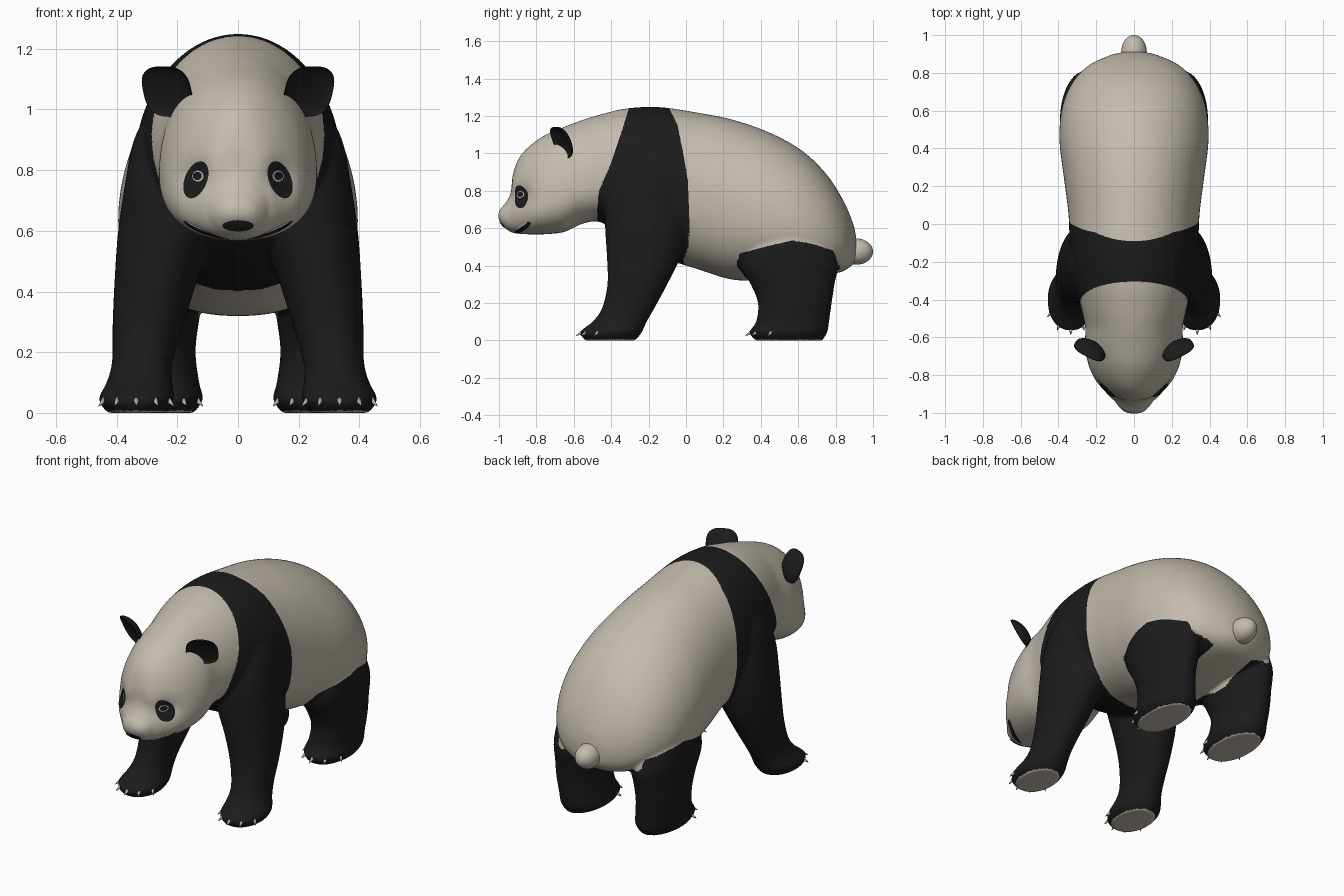
import bpy, bmesh, math
from mathutils import Vector, Matrix
from mathutils.bvhtree import BVHTree

if "Cube" in bpy.data.objects:
    bpy.data.objects.remove(bpy.data.objects["Cube"])


def material(name, rgb):
    m = bpy.data.materials.new(name)
    m.diffuse_color = (*rgb, 1)
    m.use_nodes = True
    m.node_tree.nodes["Principled BSDF"].inputs["Base Color"].default_value = m.diffuse_color
    return m


CREAM = material("cream fur", (0.55, 0.50, 0.42))
BLACK = material("black fur", (0.0115, 0.0115, 0.0115))
CLAW = material("pale claw", (0.50, 0.48, 0.45))
WHITE = material("tooth white", (0.80, 0.80, 0.78))


def make_object(name, bm, mats):
    me = bpy.data.meshes.new(name)
    bm.to_mesh(me)
    bm.free()
    ob = bpy.data.objects.new(name, me)
    bpy.context.collection.objects.link(ob)
    for m in mats:
        me.materials.append(m)
    me.shade_smooth()
    return ob


def spline(rows, n=6):
    """Catmull-Rom interpolation of section rows."""
    out = []
    for i in range(len(rows) - 1):
        quad = list(zip(rows[max(i - 1, 0)], rows[i], rows[i + 1], rows[min(i + 2, len(rows) - 1)]))
        for k in range(n):
            t = k / n
            out.append([0.5 * (2 * b + (c - a) * t + (2 * a - 5 * b + 4 * c - d) * t * t
                               + (3 * b - a - 3 * c + d) * t ** 3) for a, b, c, d in quad])
    return out + [list(rows[-1])]


def oval(a, low=2.3):
    """Round above, slightly squarer below."""
    c, s = math.cos(a), math.sin(a)
    e = 2.0 if s > 0 else low
    return (math.copysign(abs(c) ** (2 / e), c), math.copysign(abs(s) ** (2 / e), s))


def loft(bm, rows, place, low, n=64):
    rings = [[bm.verts.new(place(r, *oval(2 * math.pi * j / n, low))) for j in range(n)]
             for r in spline(rows)]
    for a, b in zip(rings, rings[1:]):
        for j in range(n):
            bm.faces.new((a[j], a[(j + 1) % n], b[(j + 1) % n], b[j]))
    bm.faces.new(rings[0])
    bm.faces.new(rings[-1])


def lookup(table, v):
    """Piecewise linear curve through (key, value) pairs."""
    if v <= table[0][0]:
        return table[0][1]
    for (a, p), (b, q) in zip(table, table[1:]):
        if v <= b:
            return p + (q - p) * (v - a) / (b - a)
    return table[-1][1]


# Torso, neck and head sections: y, top, bottom, widest height, half width
TORSO = [
    (0.912, 0.53, 0.45, 0.49, 0.04), (0.895, 0.62, 0.41, 0.51, 0.12),
    (0.84, 0.75, 0.37, 0.53, 0.24), (0.75, 0.89, 0.35, 0.56, 0.325),
    (0.62, 1.015, 0.335, 0.59, 0.38), (0.45, 1.11, 0.322, 0.64, 0.395),
    (0.25, 1.18, 0.325, 0.71, 0.372), (0.05, 1.22, 0.385, 0.78, 0.347),
    (-0.15, 1.248, 0.45, 0.82, 0.338), (-0.32, 1.24, 0.53, 0.85, 0.312),
    (-0.45, 1.21, 0.63, 0.86, 0.278), (-0.55, 1.18, 0.625, 0.82, 0.258),
    (-0.65, 1.142, 0.58, 0.78, 0.26), (-0.75, 1.10, 0.568, 0.74, 0.24),
    (-0.83, 1.045, 0.567, 0.71, 0.203), (-0.89, 0.98, 0.57, 0.69, 0.152),
    (-0.925, 0.89, 0.575, 0.68, 0.118), (-0.937, 0.79, 0.58, 0.67, 0.102),
    (-0.965, 0.735, 0.598, 0.665, 0.083), (-0.992, 0.705, 0.63, 0.665, 0.055),
    (-1.004, 0.68, 0.65, 0.665, 0.02)]
# Leg sections: z, centre x, centre y, half width x, half depth y
FRONT_LEG = [
    (0.0, 0.335, -0.405, 0.095, 0.135), (0.045, 0.335, -0.40, 0.124, 0.165),
    (0.10, 0.325, -0.355, 0.108, 0.145), (0.17, 0.315, -0.31, 0.10, 0.14),
    (0.30, 0.295, -0.26, 0.118, 0.16), (0.45, 0.268, -0.225, 0.138, 0.198),
    (0.60, 0.235, -0.21, 0.16, 0.222), (0.75, 0.213, -0.215, 0.160, 0.215),
    (0.90, 0.205, -0.20, 0.138, 0.17), (1.02, 0.19, -0.19, 0.09, 0.10)]
HIND_LEG = [
    (0.0, 0.245, 0.55, 0.10, 0.18), (0.045, 0.245, 0.548, 0.129, 0.208),
    (0.10, 0.25, 0.57, 0.122, 0.195), (0.20, 0.26, 0.582, 0.12, 0.197),
    (0.30, 0.257, 0.57, 0.128, 0.224), (0.42, 0.25, 0.548, 0.142, 0.264),
    (0.55, 0.24, 0.54, 0.145, 0.21), (0.68, 0.23, 0.53, 0.11, 0.12)]

# Body: lofted shells fused into one smooth skin
bm = bmesh.new()
loft(bm, TORSO, lambda r, c, s: (
    r[4] * c, r[0], r[3] + s * (r[1] - r[3] if s > 0 else r[3] - r[2])), 2.3)
for side in (-1, 1):
    for leg in (FRONT_LEG, HIND_LEG):
        loft(bm, leg, lambda r, c, s: (side * (r[1] + r[3] * c), r[2] + r[4] * s, r[0]), 2.15)
bmesh.ops.recalc_face_normals(bm, faces=bm.faces)
body = make_object("body", bm, [])
remesh = body.modifiers.new("fuse", 'REMESH')
remesh.mode = 'VOXEL'
remesh.voxel_size = 0.009
relax = body.modifiers.new("relax", 'SMOOTH')
relax.factor = 0.5
relax.iterations = 10
dg = bpy.context.evaluated_depsgraph_get()
skin = bpy.data.meshes.new_from_object(body.evaluated_get(dg))
body.modifiers.clear()
body.data = skin
skin.name = "body"
skin.materials.clear()
skin.materials.append(CREAM)
skin.materials.append(BLACK)
skin.shade_smooth()

# Fur pattern: shoulder band with front legs, hind legs, cream soles
BAND_FRONT = [(0.0, -0.8), (0.55, -0.8), (0.57, -0.47), (0.70, -0.475), (0.80, -0.465),
              (0.95, -0.40), (1.10, -0.35), (1.24, -0.305)]
BAND_BACK = [(0.38, 0.0), (0.43, -0.015), (0.50, 0.012), (0.60, 0.02),
             (0.85, 0.01), (1.0, -0.015), (1.15, -0.045), (1.24, -0.09)]
HIP_TOP = [(0.27, 0.42), (0.29, 0.465), (0.42, 0.50), (0.57, 0.535),
           (0.68, 0.515), (0.79, 0.48), (0.815, 0.40)]


def is_black(c, n):
    if c.z < 0.02 and n.z < -0.75:
        return False
    if lookup(BAND_FRONT, c.z) < c.y < lookup(BAND_BACK, c.z):
        return True
    hip = 0.27 + 0.8 * max(0, 0.40 - c.z) if c.z > 0.33 else 0.25
    return (hip < c.y < 0.82 and c.z < lookup(HIP_TOP, c.y)
            and (abs(c.x) > 0.13 or c.z < 0.31))


for v in skin.vertices:
    p = v.co
    # Eye sockets
    if p.y < -0.75:
        d2 = (abs(p.x) - 0.14) ** 2 + (p.z - 0.775) ** 2
        p.y += 0.028 * math.exp(-d2 / 0.055 ** 2)
    # Slide vertices onto the colour borders so that they run clean
    for table in (BAND_FRONT, BAND_BACK):
        edge = lookup(table, p.z)
        if p.z > 0.58 and abs(p.y - edge) < 0.0046:
            p.y = edge
    if 0.3 < p.y < 0.8 and abs(p.x) > 0.2 and abs(p.z - lookup(HIP_TOP, p.y)) < 0.0046:
        p.z = lookup(HIP_TOP, p.y)
skin.update()
for p in skin.polygons:
    p.material_index = int(is_black(p.center, p.normal))

tree = BVHTree.FromPolygons([v.co for v in skin.vertices],
                            [tuple(p.vertices) for p in skin.polygons])


def decal(name, centre, u, v, mat, lift, rings=6, n=32):
    """Thin oval patch projected onto the skin; u and v are its half axes."""
    centre, u, v = Vector(centre), Vector(u), Vector(v)
    inward = u.cross(v).normalized()
    if inward.dot(Vector((0, -0.3, 0.7)) - centre) < 0:
        inward = -inward
    bm = bmesh.new()

    def drop(a, r):
        q = centre + (u * math.cos(a) + v * math.sin(a)) * r
        hit, normal, _, _ = tree.ray_cast(q, inward)
        if hit is None:
            hit, normal, _, _ = tree.find_nearest(q)
        return bm.verts.new(hit + normal * lift)

    mid = drop(0, 0)
    loops = [[drop(2 * math.pi * j / n, k / rings) for j in range(n)]
             for k in range(1, rings + 1)]
    for j in range(n):
        bm.faces.new((mid, loops[0][j], loops[0][(j + 1) % n]))
        for a, b in zip(loops, loops[1:]):
            bm.faces.new((a[j], b[j], b[(j + 1) % n], a[(j + 1) % n]))
    bm.normal_update()
    if mid.normal.dot(inward) > 0:
        bmesh.ops.reverse_faces(bm, faces=bm.faces)
    make_object(name, bm, [mat])


# Nose
decal("nose", (0, -1.3, 0.619), (0.05, 0, 0), (0, 0, 0.018), BLACK, 0.004)

for side, tag in ((-1, "left"), (1, "right")):
    # Eye patch, eye and pupil
    decal("eye_patch_" + tag, (side * 0.137, -1.3, 0.768),
          (side * 0.024, 0, -0.060), (side * 0.034, 0, 0.014), BLACK, 0.003)
    decal("eye_" + tag, (side * 0.128, -1.3, 0.78), (0.019, 0, 0), (0, 0, 0.019), CLAW, 0.006, 3)
    decal("pupil_" + tag, (side * 0.128, -1.3, 0.78), (0.015, 0, 0), (0, 0, 0.015), BLACK, 0.009, 3)
    # Mouth corner with a strip of teeth
    decal("mouth_" + tag, (side * 0.6, -0.872, 0.604), (0, 0.042, 0.027), (0, -0.008, 0.014), BLACK, 0.002)
    decal("teeth_" + tag, (side * 0.6, -0.882, 0.612), (0, 0.034, 0.021), (0, -0.003, 0.004), WHITE, 0.004, 3)

    # Ear: a squarish sphere with its front half pushed in to form a cup
    bm = bmesh.new()
    bmesh.ops.create_uvsphere(bm, u_segments=40, v_segments=24, radius=1)
    for vert in bm.verts:
        x, y, z = vert.co
        puff = 1 + 0.45 * (x * z) ** 2
        vert.co = (x * 0.088 * puff, y * 0.045 if y > 0 else -y * 0.024, z * 0.09 * puff)
    turn = Matrix.Rotation(side * math.radians(27), 4, 'Z') @ Matrix.Rotation(math.radians(24), 4, 'X')
    bmesh.ops.transform(bm, verts=bm.verts,
                        matrix=Matrix.Translation((side * 0.234, -0.67, 1.058)) @ turn)
    bmesh.ops.recalc_face_normals(bm, faces=bm.faces)
    make_object("ear_" + tag, bm, [BLACK])

    # Claws around the front of each foot
    for part, leg in (("front", FRONT_LEG), ("hind", HIND_LEG)):
        _, cx, cy, rx, ry = leg[1]
        bm = bmesh.new()
        for k in range(5):
            a = math.radians(-62 + 31 * k)
            out = Vector((side * math.sin(a) * 0.6, -math.cos(a), -0.55)).normalized()
            base = Vector((side * (cx + rx * math.sin(a)), cy - ry * math.cos(a), 0.038))
            m = (Matrix.Translation(base + out * 0.008)
                 @ out.to_track_quat('Z', 'Y').to_matrix().to_4x4())
            bmesh.ops.create_cone(bm, cap_ends=True, segments=10, radius1=0.011,
                                  radius2=0.001, depth=0.036, matrix=m)
        make_object(f"{part}_claws_{tag}", bm, [CLAW])

# Tail
bm = bmesh.new()
bmesh.ops.create_uvsphere(bm, u_segments=32, v_segments=20, radius=1,
                          matrix=Matrix.Translation((0, 0.91, 0.475))
                          @ Matrix.Diagonal((0.068, 0.09, 0.07, 1)))
make_object("tail", bm, [CREAM])
